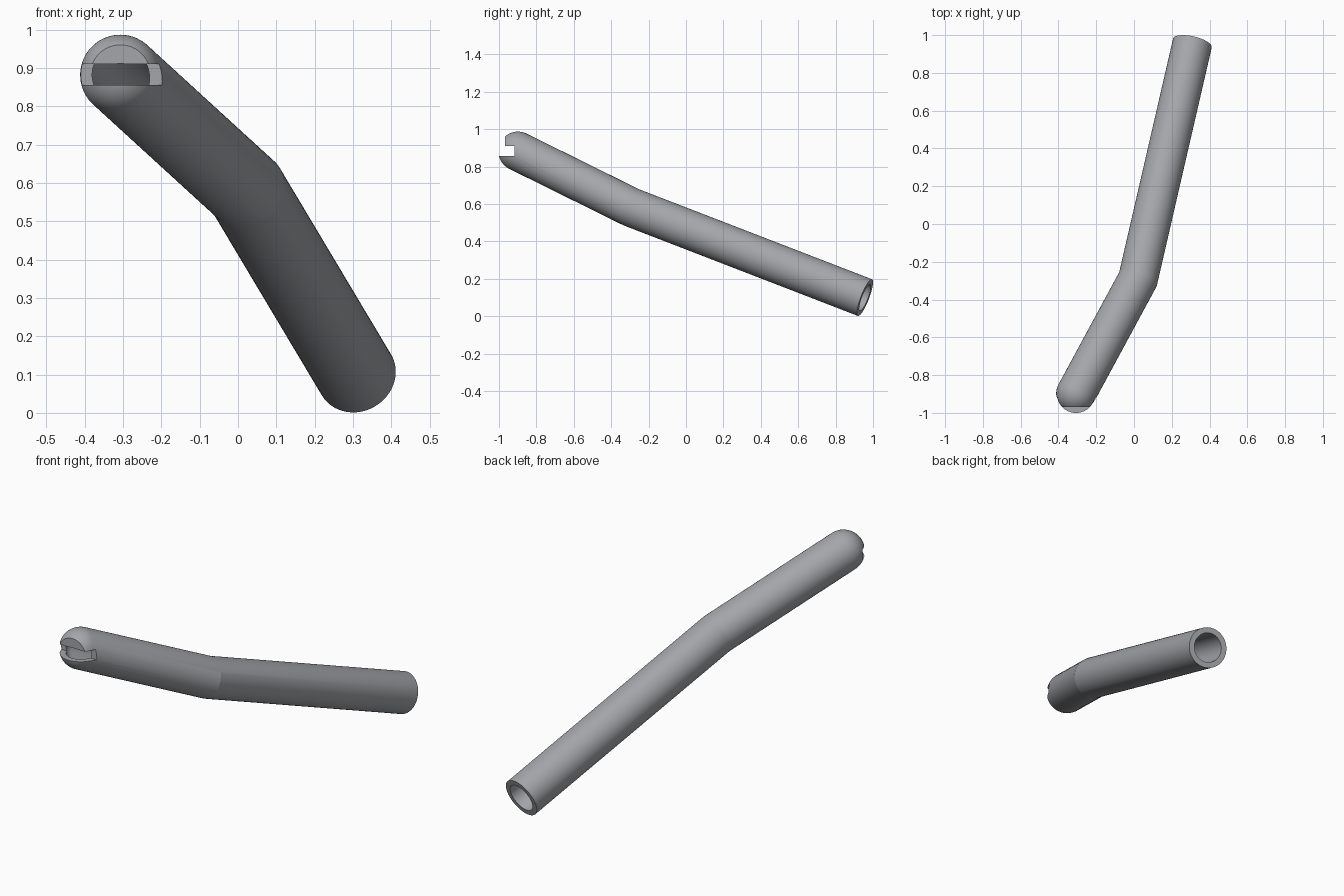
import bpy, bmesh, math
from mathutils import Vector

if "Cube" in bpy.data.objects:
    bpy.data.objects.remove(bpy.data.objects["Cube"])

R_OUT, R_IN, SIDES, CAP = 0.105, 0.076, 64, 16
tip = Vector((-0.307, -0.8985, 0.882))
bend = Vector((0.021, -0.292, 0.582))
end = Vector((0.309, 0.957, 0.0995))
d1 = (bend - tip).normalized()
d2 = (end - bend).normalized()
mitre = (d1 + d2).normalized()
u = d1.cross(Vector((0, 0, 1))).normalized()
v = d1.cross(u)

bm = bmesh.new()


def slide(points, direction, origin, normal):
    """Slide a ring along a direction onto a plane."""
    return [p + direction * ((origin - p).dot(normal) / direction.dot(normal)) for p in points]


def bridge(a, b):
    """Join two rings with quads."""
    for i in range(SIDES):
        j = (i + 1) % SIDES
        bm.faces.new((a[i], b[i], b[j], a[j]))


def wall(r):
    """Domed cap plus bent tube of radius r; returns the open end ring."""
    circle = [(math.cos(2 * math.pi * i / SIDES), math.sin(2 * math.pi * i / SIDES)) for i in range(SIDES)]
    rings = []
    for k in range(1, CAP + 1):
        a = k / CAP * math.pi / 2
        c = tip - d1 * r * math.cos(a)
        rings.append([c + (u * x + v * y) * r * math.sin(a) for x, y in circle])
    rings.append(slide(rings[-1], d1, bend, mitre))
    rings.append(slide(rings[-1], d2, end, d2))
    pole = bm.verts.new(tip - d1 * r)
    rows = [[bm.verts.new(p) for p in ring] for ring in rings]
    for i in range(SIDES):
        bm.faces.new((pole, rows[0][i], rows[0][(i + 1) % SIDES]))
    for a, b in zip(rows, rows[1:]):
        bridge(a, b)
    return rows[-1]


# Hollow bent tube with a domed end
bridge(wall(R_OUT), wall(R_IN))
bmesh.ops.recalc_face_normals(bm, faces=bm.faces)
mesh = bpy.data.meshes.new("bent_tube")
bm.to_mesh(mesh)
bm.free()
tube = bpy.data.objects.new("bent_tube", mesh)
bpy.context.collection.objects.link(tube)

# Dark grey metal
metal = bpy.data.materials.new("dark_grey_metal")
metal.diffuse_color = (0.37, 0.38, 0.40, 1)
metal.use_nodes = True
metal.node_tree.nodes["Principled BSDF"].inputs["Base Color"].default_value = metal.diffuse_color
mesh.materials.append(metal)


def cut(name, y_back, z0, z1):
    """Remove everything in front of y_back between two heights."""
    bpy.ops.mesh.primitive_cube_add(size=1, location=(tip.x, y_back - 0.25, (z0 + z1) / 2))
    box = bpy.context.object
    box.name = name
    box.scale = (0.6, 0.5, z1 - z0)
    box.hide_render = True
    box.data.materials.append(metal)
    bpy.context.view_layer.update()
    bpy.context.view_layer.objects.active = tube
    mod = tube.modifiers.new(name, 'BOOLEAN')
    mod.operation, mod.solver, mod.object = 'DIFFERENCE', 'EXACT', box
    bpy.ops.object.modifier_apply(modifier=name)
    bpy.data.objects.remove(box)


# Slot and flattened upper lip
cut("slot_cutter", -0.917, 0.856, 0.910)
cut("lip_cutter", -0.968, 0.88, 1.2)

bpy.ops.object.select_all(action='DESELECT')
tube.select_set(True)
bpy.context.view_layer.objects.active = tube
bpy.ops.object.shade_smooth_by_angle(angle=math.radians(10))
